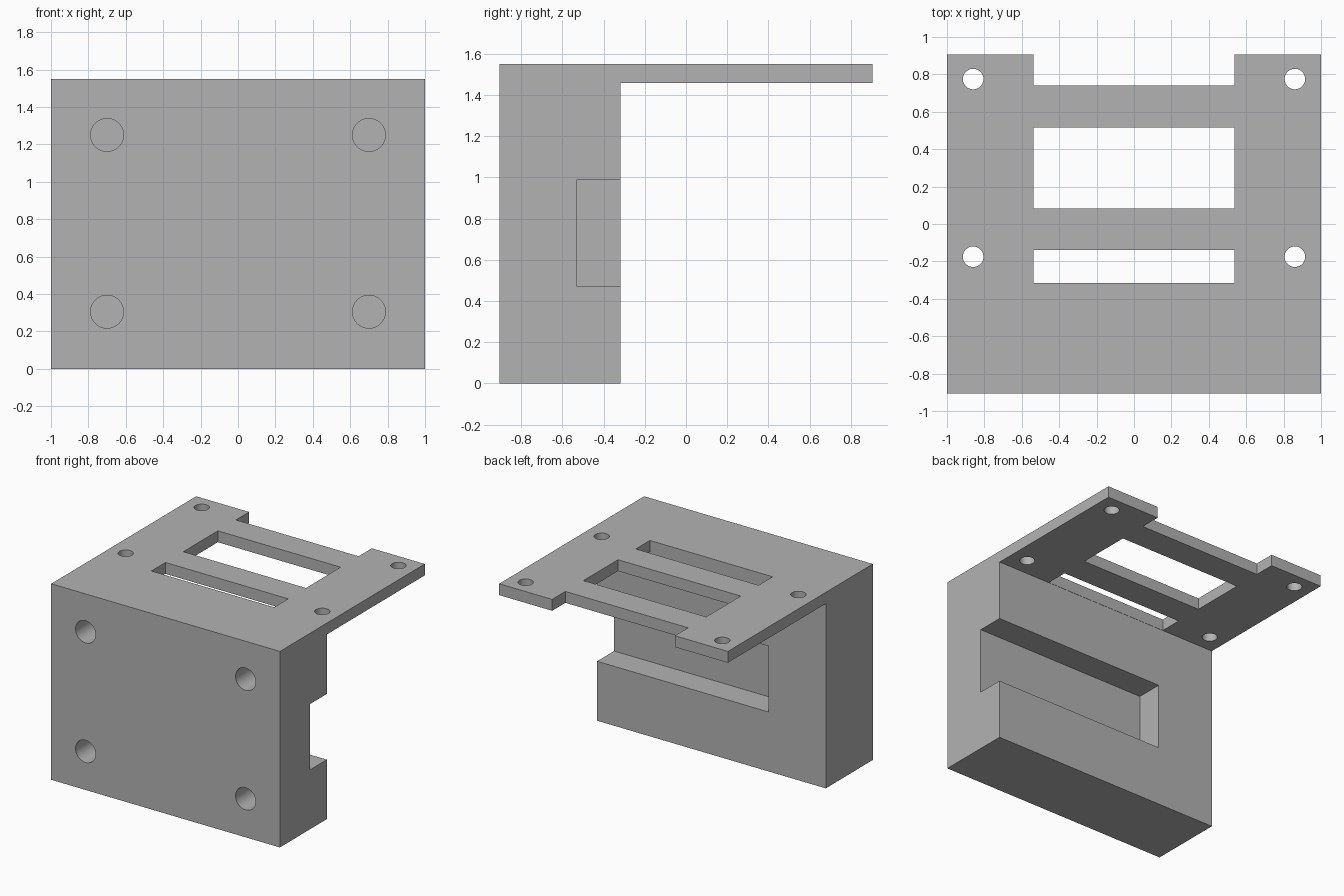
import bpy, bmesh, math
from mathutils import Matrix, Vector

default = bpy.data.objects.get("Cube")
if default:
    bpy.data.objects.remove(default, do_unlink=True)

grey = bpy.data.materials.new("plain_grey")
grey.use_nodes = True
colour = (0.45, 0.45, 0.45, 1)
grey.diffuse_color = colour
grey.node_tree.nodes["Principled BSDF"].inputs["Base Color"].default_value = colour

HALF_Y, TOP, PLATE_UNDER, BLOCK_BACK = 0.905, 1.55, 1.46, -0.318


def finish(name, bm):
    bmesh.ops.recalc_face_normals(bm, faces=bm.faces)
    mesh = bpy.data.meshes.new(name)
    bm.to_mesh(mesh)
    bm.free()
    mesh.materials.append(grey)
    obj = bpy.data.objects.new(name, mesh)
    bpy.context.collection.objects.link(obj)
    return obj


def box(name, low, high):
    low, high = Vector(low), Vector(high)
    bm = bmesh.new()
    size = Matrix.Diagonal(high - low).to_4x4()
    bmesh.ops.create_cube(bm, size=1, matrix=Matrix.Translation((low + high) / 2) @ size)
    return finish(name, bm)


def cylinder(name, centre, radius, depth, turn=0):
    bm = bmesh.new()
    place = Matrix.Translation(centre) @ Matrix.Rotation(turn, 4, "X")
    bmesh.ops.create_cone(bm, cap_ends=True, segments=48, radius1=radius,
                          radius2=radius, depth=depth, matrix=place)
    return finish(name, bm)


# L-shaped bracket: thick upright block with a thin plate over the back
bm = bmesh.new()
profile = [(-HALF_Y, 0), (BLOCK_BACK, 0), (BLOCK_BACK, PLATE_UNDER),
           (HALF_Y, PLATE_UNDER), (HALF_Y, TOP), (-HALF_Y, TOP)]
side = bm.faces.new([bm.verts.new((-1, y, z)) for y, z in profile])
extruded = bmesh.ops.extrude_face_region(bm, geom=[side])["geom"]
bmesh.ops.translate(bm, vec=(2, 0, 0),
                    verts=[v for v in extruded if isinstance(v, bmesh.types.BMVert)])
bracket = finish("mounting_bracket", bm)

# Two plate windows and the rear edge notch
cutters = []
for name, y0, y1 in (("narrow_window", -0.316, -0.14),
                     ("wide_window", 0.083, 0.515),
                     ("rear_notch", 0.74, 1.0)):
    cutters.append(box(name, (-0.537, y0, 1.4), (0.537, y1, 1.6)))

# Channel in the back of the block, open on the left side only
cutters.append(box("back_channel", (-0.5, -0.53, 0.47), (1.1, -0.2, 0.99)))

# Through holes in the plate and blind holes in the front face
for sign in (-1, 1):
    for y in (-0.175, 0.775):
        cutters.append(cylinder("plate_hole", (sign * 0.86, y, 1.5), 0.055, 0.3))
    for z in (0.305, 1.25):
        cutters.append(cylinder("front_hole", (sign * 0.7, -HALF_Y, z), 0.088, 0.9,
                                math.pi / 2))

bpy.context.view_layer.objects.active = bracket
for cutter in cutters:
    cutter.hide_render = True
    cut = bracket.modifiers.new(cutter.name, "BOOLEAN")
    cut.operation, cut.solver, cut.object = "DIFFERENCE", "EXACT", cutter
    bpy.ops.object.modifier_apply(modifier=cut.name)
for cutter in cutters:
    bpy.data.objects.remove(cutter, do_unlink=True)

# Smooth hole walls with crisp edges
bpy.ops.object.select_all(action="DESELECT")
bracket.select_set(True)
bpy.ops.object.shade_smooth_by_angle(angle=math.radians(30))
